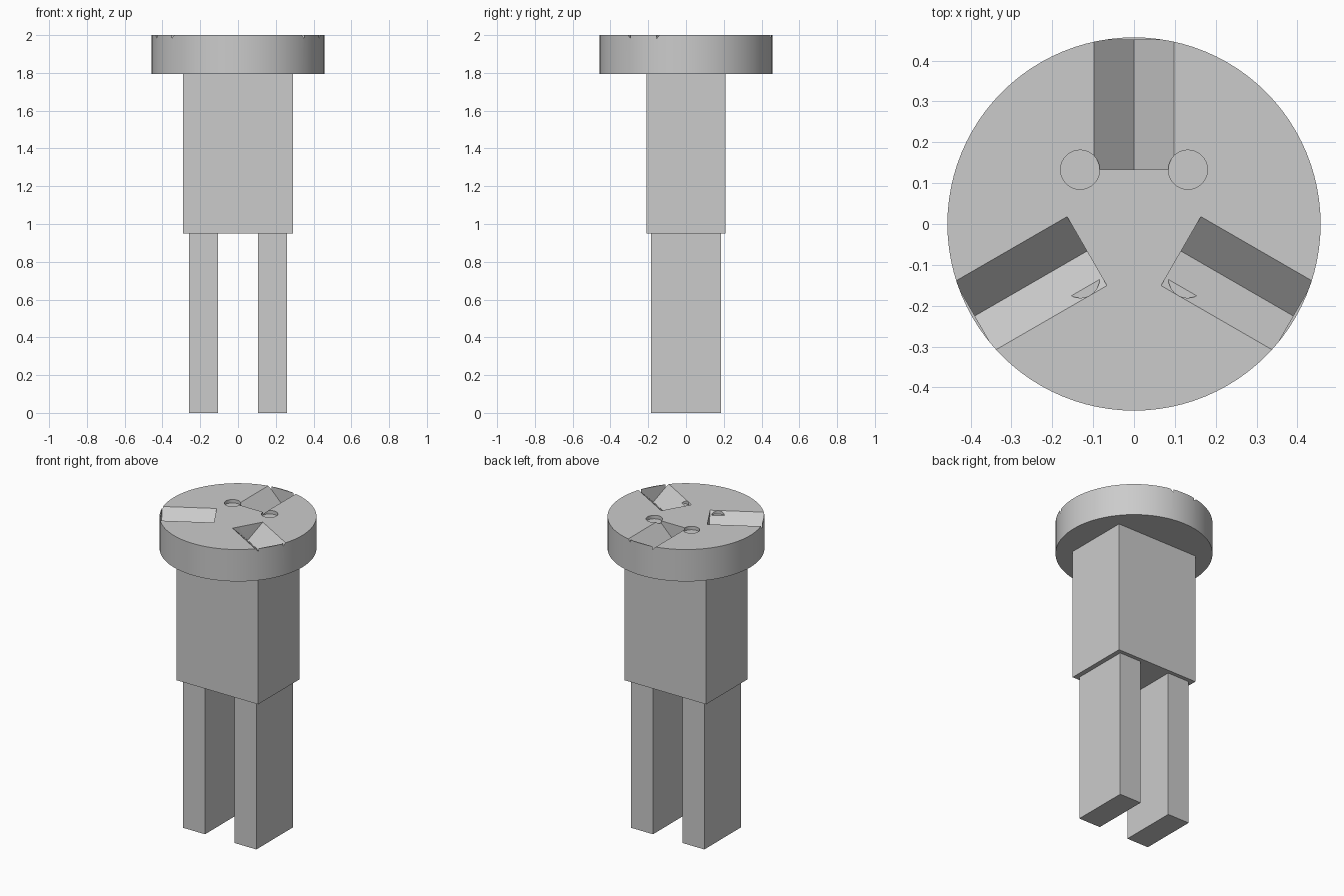
import bpy, bmesh, math
from mathutils import Matrix, Vector

cube = bpy.data.objects.get("Cube")
if cube:
    bpy.data.objects.remove(cube, do_unlink=True)

grey = bpy.data.materials.new("plain grey")
grey.use_nodes = True
GREY = (0.6, 0.6, 0.6, 1)
grey.diffuse_color = GREY
grey.node_tree.nodes["Principled BSDF"].inputs["Base Color"].default_value = GREY

TOP = 2.0


def finish(name, bm):
    bmesh.ops.recalc_face_normals(bm, faces=bm.faces)
    mesh = bpy.data.meshes.new(name)
    bm.to_mesh(mesh)
    bm.free()
    mesh.materials.append(grey)
    obj = bpy.data.objects.new(name, mesh)
    bpy.context.collection.objects.link(obj)
    return obj


def box(name, x0, x1, half_y, z0, z1):
    bm = bmesh.new()
    place = Matrix.Translation(((x0 + x1) / 2, 0, (z0 + z1) / 2))
    size = Matrix.Diagonal((x1 - x0, 2 * half_y, z1 - z0, 1))
    bmesh.ops.create_cube(bm, size=1, matrix=place @ size)
    return finish(name, bm)


def cylinder(name, x, y, z0, z1, radius, sides):
    bm = bmesh.new()
    bmesh.ops.create_cone(bm, cap_ends=True, segments=sides, radius1=radius,
                          radius2=radius, depth=z1 - z0,
                          matrix=Matrix.Translation((x, y, (z0 + z1) / 2)))
    return finish(name, bm)


def groove_cutter(angle, half=0.0975, inner=0.133, outer=0.45):
    # V profile pushed outwards along the radius
    bm = bmesh.new()
    profile = [(-half, 0.1), (-half, 0), (0, -half), (half, 0), (half, 0.1)]
    face = bm.faces.new([bm.verts.new((inner, y, TOP + z)) for y, z in profile])
    new = bmesh.ops.extrude_face_region(bm, geom=[face])["geom"]
    verts = [v for v in new if isinstance(v, bmesh.types.BMVert)]
    bmesh.ops.translate(bm, verts=verts, vec=Vector((outer - inner, 0, 0)))
    bmesh.ops.rotate(bm, verts=bm.verts, matrix=Matrix.Rotation(angle, 3, "Z"))
    return finish("groove_cutter", bm)


# Body and legs
box("body", -0.29, 0.29, 0.21, 0.95, 1.8)
box("left_leg", 0.105, 0.26, 0.185, 0, 0.95)
box("right_leg", -0.26, -0.105, 0.185, 0, 0.95)

# Round head with three radial grooves and four shallow holes
head = cylinder("head", 0, 0, 1.795, TOP, 0.457, 96)
cutters = [groove_cutter(math.radians(a)) for a in (90, 210, 330)]
cutters += [cylinder("hole_cutter", x, y, TOP - 0.022, TOP + 0.1, 0.048, 32)
            for x in (-0.132, 0.132) for y in (-0.133, 0.133)]

bpy.ops.object.select_all(action="DESELECT")
bpy.context.view_layer.objects.active = head
head.select_set(True)
for cutter in cutters:
    cutter.hide_render = True
    cut = head.modifiers.new("cut", "BOOLEAN")
    cut.operation = "DIFFERENCE"
    cut.solver = "EXACT"
    cut.object = cutter
    bpy.ops.object.modifier_apply(modifier=cut.name)
    bpy.data.objects.remove(cutter, do_unlink=True)
bpy.ops.object.shade_smooth_by_angle(angle=math.radians(30))
